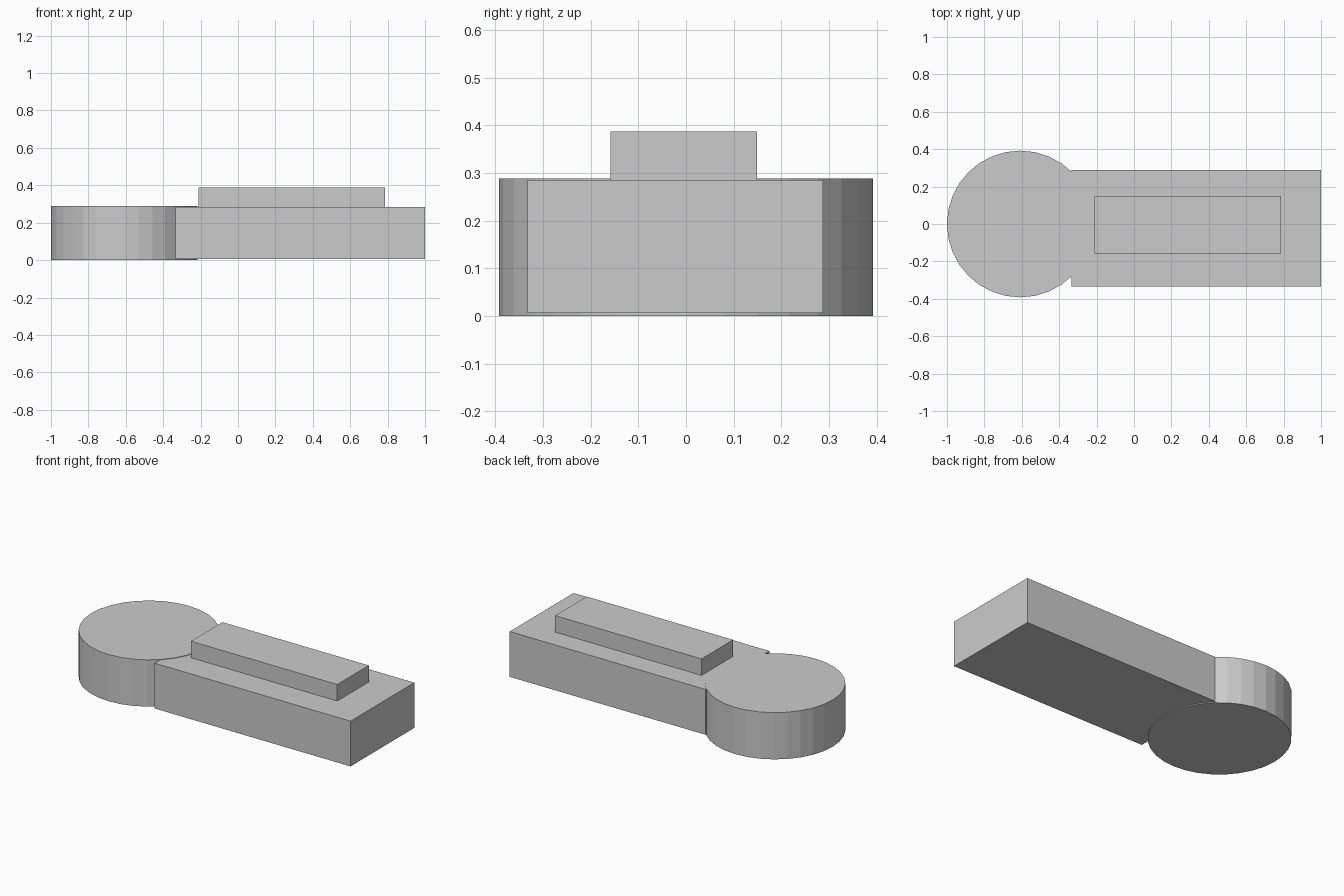
import bpy

if "Cube" in bpy.data.objects:
    bpy.data.objects.remove(bpy.data.objects["Cube"])


def box(name, x0, x1, y0, y1, z0, z1):
    """Axis-aligned block given by its limits."""
    bpy.ops.mesh.primitive_cube_add(
        size=1, location=((x0 + x1) / 2, (y0 + y1) / 2, (z0 + z1) / 2))
    ob = bpy.context.object
    ob.name = name
    ob.scale = (x1 - x0, y1 - y0, z1 - z0)
    bpy.ops.object.transform_apply(location=False, rotation=False, scale=True)
    return ob


# Round end
bpy.ops.mesh.primitive_cylinder_add(
    vertices=32, radius=0.392, depth=0.288, location=(-0.608, 0, 0.144))
bpy.context.object.name = "round_end"

# Long body, slightly thinner than the round end
box("body", -0.335, 1.0, -0.333, 0.288, 0.006, 0.285)

# Raised plate on top
box("raised_plate", -0.21, 0.787, -0.158, 0.149, 0.285, 0.387)
